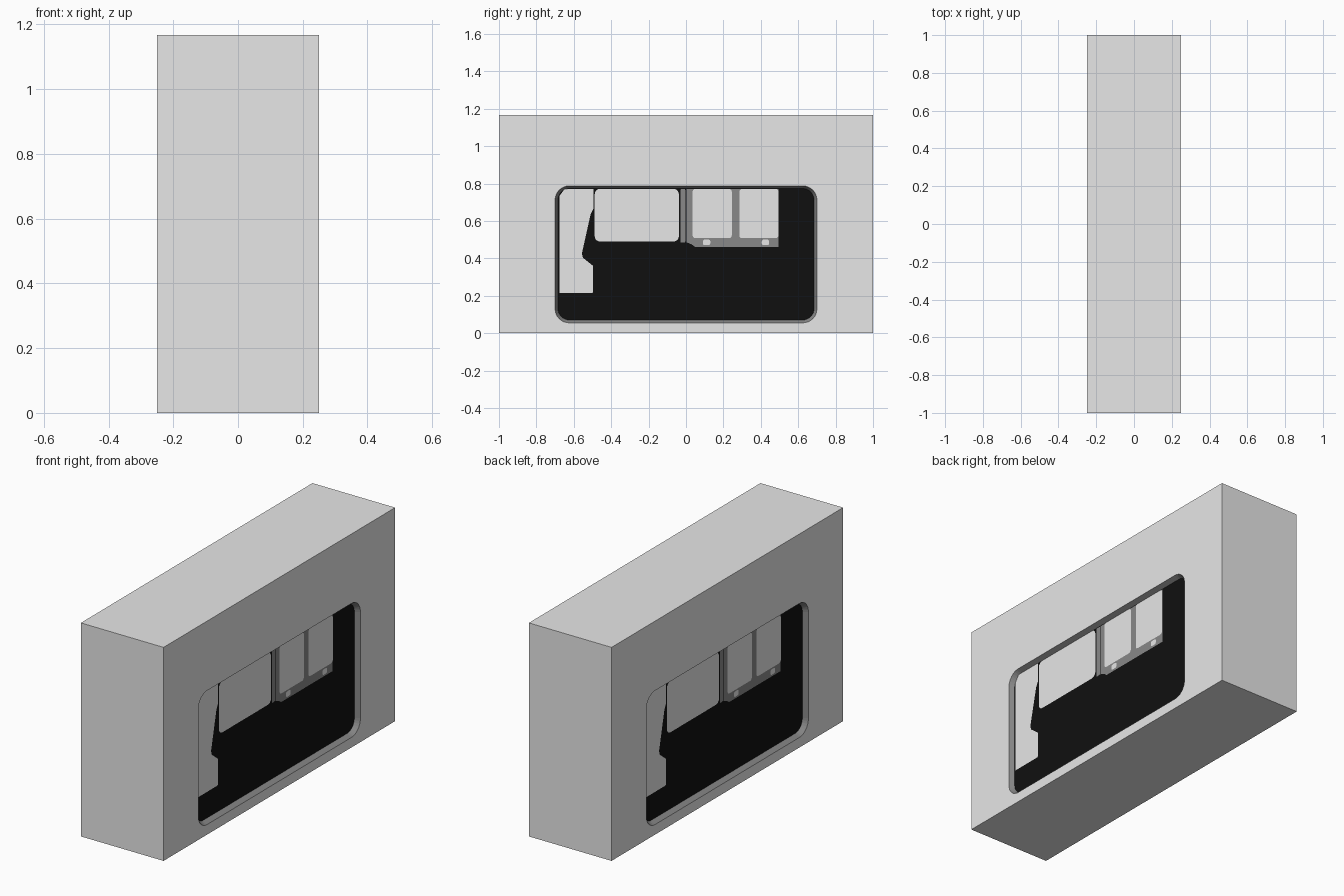
import bpy, bmesh, math

if "Cube" in bpy.data.objects:
    bpy.data.objects.remove(bpy.data.objects["Cube"])

W, L, H = 0.25, 1.0, 1.167      # half width, half length, height
DEPTH = 0.026                   # recess depth


def material(name, v):
    m = bpy.data.materials.new(name)
    m.diffuse_color = (v, v, v, 1)
    m.use_nodes = True
    m.node_tree.nodes["Principled BSDF"].inputs["Base Color"].default_value = m.diffuse_color
    return m


WALL = material("light grey", 0.8)
GREY = material("mid grey", 0.25)
BLACK = material("near black", 0.005)


def finish(name, bm, *mats):
    me = bpy.data.meshes.new(name)
    bm.to_mesh(me)
    bm.free()
    for m in mats:
        me.materials.append(m)
    ob = bpy.data.objects.new(name, me)
    bpy.context.collection.objects.link(ob)
    return ob


def rounded(y0, y1, z0, z1, r, n=8):
    """Rounded rectangle, anticlockwise from the lower left corner."""
    pts = []
    centres = [(y0 + r, z0 + r), (y1 - r, z0 + r), (y1 - r, z1 - r), (y0 + r, z1 - r)]
    for k, (cy, cz) in enumerate(centres):
        for i in range(n + 1):
            a = math.pi + (k + i / n) * math.pi / 2
            pts.append((cy + r * math.cos(a), cz + r * math.sin(a)))
    return pts


N = 8
OUTER = rounded(-0.70, 0.70, 0.055, 0.787, 0.075, N)
INNER = rounded(-0.685, 0.685, 0.070, 0.773, 0.062, N)


def verts(bm, pts, x, s):
    # s = -1 turns the shape half way round the z axis
    return [bm.verts.new((s * x, s * y, z)) for y, z in pts]


# Body block with a rounded opening on both long sides
bm = bmesh.new()
rects = []
for s in (1, -1):
    rect = verts(bm, [(-L, 0), (L, 0), (L, H), (-L, H)], W, s)
    hole = verts(bm, OUTER, W, s)
    rects.append(rect)
    for k in range(4):
        c, d = rect[k], rect[(k + 1) % 4]
        arc = hole[k * (N + 1):(k + 1) * (N + 1)]
        for a, b in zip(arc, arc[1:]):
            bm.faces.new((c, b, a))
        bm.faces.new((c, d, hole[((k + 1) * (N + 1)) % len(hole)], arc[-1]))
a, b = rects
b = [b[1], b[0], b[3], b[2]]    # match corners across the block
for k in range(4):
    j = (k + 1) % 4
    bm.faces.new((a[j], a[k], b[k], b[j]))
bmesh.ops.recalc_face_normals(bm, faces=bm.faces)
bm.normal_update()
top = max(bm.faces, key=lambda f: f.calc_center_median().z)
if top.normal.z < 0:
    bmesh.ops.reverse_faces(bm, faces=bm.faces)
finish("body_block", bm, WALL)


def plate(name, outlines, lift, mat, s):
    bm = bmesh.new()
    for pts in outlines:
        bm.faces.new(verts(bm, pts, W - DEPTH + lift, s))
    bmesh.ops.triangulate(bm, faces=bm.faces)
    finish(name, bm, mat)


door = [(-0.675, 0.215), (-0.50, 0.215), (-0.497, 0.22), (-0.497, 0.36), (-0.56, 0.41),
        (-0.56, 0.59), (-0.545, 0.61), (-0.51, 0.635), (-0.495, 0.665), (-0.495, 0.771),
        (-0.65, 0.771), (-0.675, 0.735)]
frame = [(0.003, 0.77), (0.003, 0.485), (0.03, 0.475), (0.05, 0.46), (0.495, 0.46), (0.495, 0.77)]

for s, side in ((1, "right"), (-1, "left")):
    # Sloped recess rim and dark back panel
    bm = bmesh.new()
    o, i = verts(bm, OUTER, W, s), verts(bm, INNER, W - DEPTH, s)
    for k in range(len(o)):
        j = (k + 1) % len(o)
        bm.faces.new((o[k], o[j], i[j], i[k]))
    bm.faces.new(i).material_index = 1
    finish("recess_" + side, bm, GREY, BLACK)

    # Grey posts and sill
    plate("window_posts_" + side, [rounded(-0.030, -0.004, 0.485, 0.77, 0.004, 2), frame],
          0.0015, GREY, s)
    # Light panes: tall opening, wide pane, two small panes, two latches
    plate("light_panes_" + side,
          [door,
           rounded(-0.488, -0.038, 0.49, 0.771, 0.028, 5),
           rounded(0.035, 0.245, 0.508, 0.771, 0.015, 3),
           rounded(0.285, 0.495, 0.508, 0.771, 0.015, 3),
           rounded(0.09, 0.13, 0.470, 0.500, 0.010, 3),
           rounded(0.405, 0.445, 0.470, 0.500, 0.010, 3)],
          0.003, WALL, s)
